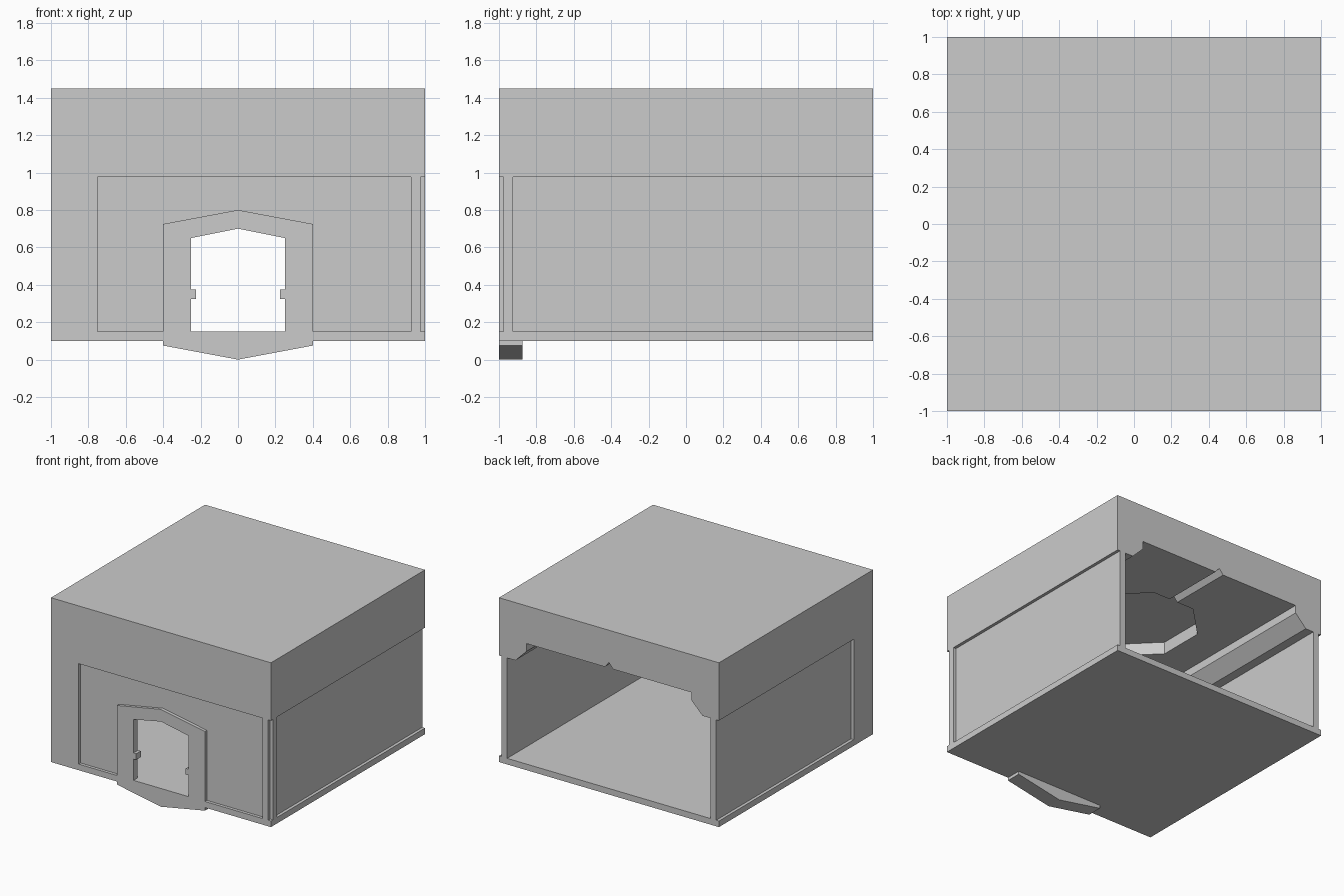
import bpy, bmesh, math
from mathutils import Matrix

if "Cube" in bpy.data.objects:
    bpy.data.objects.remove(bpy.data.objects["Cube"])


def add_object(name, bm):
    bmesh.ops.recalc_face_normals(bm, faces=bm.faces)
    me = bpy.data.meshes.new(name)
    bm.to_mesh(me)
    bm.free()
    ob = bpy.data.objects.new(name, me)
    bpy.context.collection.objects.link(ob)
    return ob


def box(name, x, y, z):
    bm = bmesh.new()
    bmesh.ops.create_cube(bm, size=1)
    for v in bm.verts:
        v.co = [(r[0] + r[1]) / 2 + c * (r[1] - r[0]) for r, c in zip((x, y, z), v.co)]
    return add_object(name, bm)


def loft(bm, rings):
    """Skin closed rings of equal length and cap both ends."""
    vs = [[bm.verts.new(p) for p in r] for r in rings]
    n = len(vs[0])
    for a, b in zip(vs, vs[1:]):
        for i in range(n):
            j = (i + 1) % n
            bm.faces.new((a[i], a[j], b[j], b[i]))
    bm.faces.new(vs[0])
    bm.faces.new(vs[-1])


def prism(name, pts, y0, y1, mirror=True):
    """Extrude an x-z profile along y; half profiles are mirrored over x = 0."""
    bm = bmesh.new()
    loft(bm, [[(x, y, z) for x, z in pts] for y in (y0, y1)])
    if mirror:
        mid = [f for f in bm.faces if all(abs(v.co.x) < 1e-5 for v in f.verts)]
        bmesh.ops.delete(bm, geom=mid, context='FACES_ONLY')
    ob = add_object(name, bm)
    if mirror:
        m = ob.modifiers.new("mirror", 'MIRROR')
        m.use_clip = True
    return ob


def cut(target, cutter):
    cutter.hide_render = True
    m = target.modifiers.new("cut", 'BOOLEAN')
    m.operation = 'DIFFERENCE'
    m.solver = 'EXACT'
    m.object = cutter
    bpy.context.view_layer.objects.active = target
    bpy.ops.object.modifier_apply(modifier=m.name)
    bpy.data.objects.remove(cutter)


# Floor slab
box("floor", (-1, 1), (-1, 1), (0.10, 0.15))

# Thick roof with a coved cavity on three sides, open at the back
roof = box("roof", (-1, 1), (-1, 1), (0.975, 1.45))
bm = bmesh.new()
loft(bm, [[(-w, -w, z), (w, -w, z), (w, 1.1, z), (-w, 1.1, z)]
          for w, z in ((0.85, 0.9), (0.85, 0.975), (0.75, 1.075), (0.75, 1.14))])
cut(roof, add_object("cavity_cutter", bm))

# Ceiling groove and octagonal ceiling recess
cut(roof, prism("groove_cutter", [(-0.0375, 1.10), (0.0375, 1.10), (0.0375, 1.14),
                                  (0, 1.185), (-0.0375, 1.14)], -0.749, 1.1, False))
bm = bmesh.new()
bmesh.ops.create_cone(bm, cap_ends=True, segments=8, radius1=0.5, radius2=0.5, depth=0.14,
                      matrix=Matrix.Translation((0, 0, 1.17)))
ang = math.atan2(bm.verts[0].co.y, bm.verts[0].co.x) if bm.verts.ensure_lookup_table() is None else 0
bmesh.ops.rotate(bm, verts=bm.verts, matrix=Matrix.Rotation(math.pi / 8 - ang, 3, 'Z'))
cut(roof, add_object("octagon_cutter", bm))

# Recessed side walls
for side, s in (("right", 1), ("left", -1)):
    box(side + "_wall", sorted((s * 0.925, s * 0.975)), (-0.975, 1), (0.15, 0.975))

# Recessed front wall around the doorway
prism("front_wall", [(0, 0.8), (0.4, 0.725), (0.4, 0.15), (0.925, 0.15),
                     (0.925, 0.975), (0, 0.975)], -0.975, -0.925)

# Solid corner column on the left, notched corner post on the right
box("left_corner_column", (-1, -0.75), (-1, -0.75), (0.15, 0.975))
box("right_post_side", (0.975, 1), (-0.975, -0.925), (0.15, 0.975))
box("right_post_front", (0.925, 0.975), (-1, -0.975), (0.15, 0.975))

# Door frame: front lip and a wider channel behind it, both with the pointed sill
outer = [(0, 0), (0.4, 0.075), (0.4, 0.725), (0, 0.8)]
prism("door_frame_front", outer + [(0, 0.7), (0.25, 0.65), (0.25, 0.15), (0, 0.15)], -1, -0.95)
prism("door_frame_back", outer + [(0, 0.75), (0.3, 0.69), (0.3, 0.15), (0, 0.15)], -0.95, -0.875)

# Latch tabs on the door jambs
for side, s in (("right", 1), ("left", -1)):
    box(side + "_latch_tab", sorted((s * 0.225, s * 0.25)), (-1, -0.94), (0.325, 0.375))
